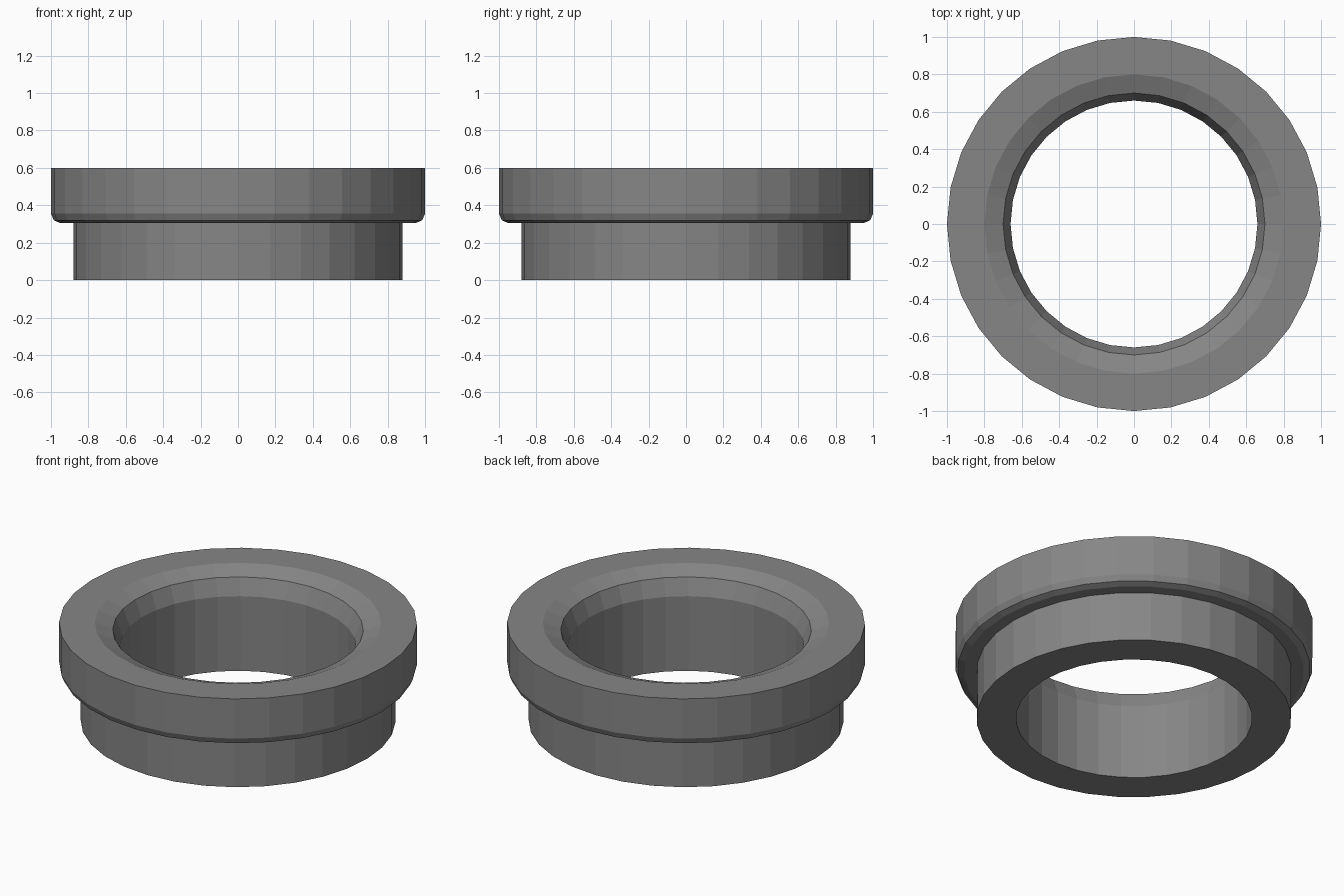
import bpy, bmesh, math

if "Cube" in bpy.data.objects:
    bpy.data.objects.remove(bpy.data.objects["Cube"])

SIDES = 32

metal = bpy.data.materials.new("dark grey metal")
metal.diffuse_color = (0.24, 0.24, 0.24, 1)
metal.use_nodes = True
metal.node_tree.nodes["Principled BSDF"].inputs["Base Color"].default_value = metal.diffuse_color


def lathe(name, profile, mat):
    """Revolve a closed (radius, z) profile around z with flat facets."""
    bm = bmesh.new()
    rings = []
    for i in range(SIDES):
        a = 2 * math.pi * i / SIDES
        rings.append([bm.verts.new((r * math.cos(a), r * math.sin(a), z)) for r, z in profile])
    n = len(profile)
    for i in range(SIDES):
        p, q = rings[i], rings[(i + 1) % SIDES]
        for j in range(n):
            k = (j + 1) % n
            bm.faces.new((p[j], q[j], q[k], p[k]))
    bmesh.ops.recalc_face_normals(bm, faces=bm.faces)
    mesh = bpy.data.meshes.new(name)
    bm.to_mesh(mesh)
    bm.free()
    mesh.materials.append(mat)
    obj = bpy.data.objects.new(name, mesh)
    bpy.context.collection.objects.link(obj)
    return obj


# Flanged ring: lower sleeve, rounded flange underside, bevelled bore mouth
lathe("flanged_ring", [
    (0.66, 0.0), (0.88, 0.0), (0.88, 0.305),                  # sleeve
    (0.95, 0.305), (0.985, 0.32), (1.0, 0.355), (1.0, 0.6),   # flange
    (0.80, 0.6), (0.70, 0.56), (0.66, 0.46),                  # bore mouth
], metal)
